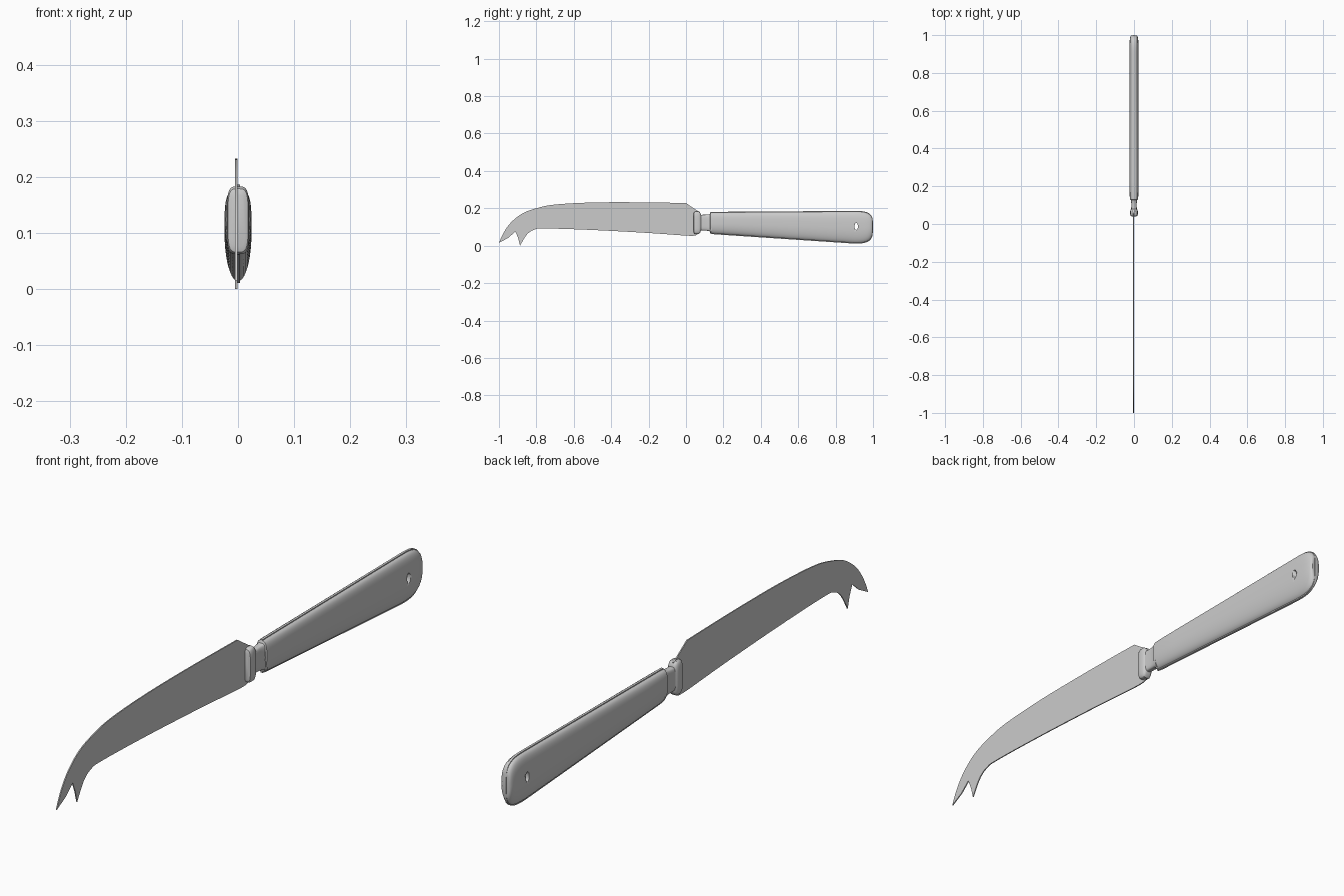
import bpy, bmesh, math
from mathutils import Matrix

cube = bpy.data.objects.get("Cube")
if cube:
    bpy.data.objects.remove(cube, do_unlink=True)

steel = bpy.data.materials.new("brushed grey steel")
steel.use_nodes = True
steel.diffuse_color = (0.6, 0.6, 0.6, 1)
steel.node_tree.nodes["Principled BSDF"].inputs["Base Color"].default_value = (0.6, 0.6, 0.6, 1)


def finish(name, bm, angle=35):
    bmesh.ops.recalc_face_normals(bm, faces=bm.faces)
    mesh = bpy.data.meshes.new(name)
    bm.to_mesh(mesh)
    bm.free()
    ob = bpy.data.objects.new(name, mesh)
    bpy.context.collection.objects.link(ob)
    mesh.materials.append(steel)
    bpy.ops.object.select_all(action="DESELECT")
    ob.select_set(True)
    bpy.context.view_layer.objects.active = ob
    bpy.ops.object.shade_smooth_by_angle(angle=math.radians(angle))
    return ob


def smooth(points, steps=5):
    """Catmull-Rom curve through the points."""
    out = []
    p = [points[0]] + points + [points[-1]]
    for a, b, c, d in zip(p, p[1:], p[2:], p[3:]):
        for i in range(steps):
            t = i / steps
            out.append(tuple(0.5 * (2 * q + (r - o) * t + (2 * o - 5 * q + 4 * r - s) * t * t
                                    + (3 * q - o - 3 * r + s) * t ** 3)
                             for o, q, r, s in zip(a, b, c, d)))
    return out + [points[-1]]


def plate(name, outline, x0, x1):
    """Flat plate from a side outline of (y, z) points."""
    bm = bmesh.new()
    face = bm.faces.new([bm.verts.new((x0, y, z)) for y, z in outline])
    ext = bmesh.ops.extrude_face_region(bm, geom=[face])
    bmesh.ops.translate(bm, vec=(x1 - x0, 0, 0),
                        verts=[v for v in ext["geom"] if isinstance(v, bmesh.types.BMVert)])
    return finish(name, bm)


def loft(name, sections, upper=3, lower=2, sides=40):
    """Skin rounded sections (y, bottom, top, half width)."""
    bm = bmesh.new()
    rings = []
    for y, bot, top, w in sections:
        ring = []
        for i in range(sides):
            a = 2 * math.pi * i / sides
            c, s = math.cos(a), math.sin(a)
            n = 2 / (upper if s > 0 else lower)
            ring.append(bm.verts.new((w * math.copysign(abs(c) ** n, c), y,
                                      (bot + top) / 2 + (top - bot) / 2 * math.copysign(abs(s) ** n, s))))
        rings.append(ring)
    for a, b in zip(rings, rings[1:]):
        for i in range(sides):
            j = (i + 1) % sides
            bm.faces.new((a[i], a[j], b[j], b[i]))
    bm.faces.new(rings[0])
    bm.faces.new(rings[-1])
    return finish(name, bm)


# Blade: curved back, straight heel, forked tip
back = smooth([(-1, .015), (-.975, .07), (-.935, .125), (-.875, .172), (-.8, .2),
               (-.7, .22), (-.5, .231), (-.25, .232), (0, .228)])
heel = [(.06, .187), (.075, .18), (.075, .07)]
edge = smooth([(.06, .06), (.02, .053), (-.2, .068), (-.5, .084), (-.75, .092),
               (-.81, .086), (-.85, .06), (-.885, .004)])
fork = [(-.887, 0), (-.897, .04), (-.912, .076), (-.95, .042)]
plate("blade", back + heel + edge + fork, -.005, -.001)

# Bolster collar and the neck behind it
loft("bolster", [(.04, .075, .17, .012), (.043, .066, .179, .018), (.05, .062, .183, .02),
                 (.068, .062, .183, .02), (.075, .068, .177, .018), (.08, .08, .167, .014)], 4, 4)
loft("neck", [(.075, .082, .165, .015), (.105, .081, .166, .014),
              (.125, .078, .168, .016), (.14, .07, .175, .02)], 4, 4)

# Handle: tapered body with a rounded butt
body = [(.127, .073, .172, .017), (.13, .067, .177, .021), (.15, .064, .178, .023)]
for i in range(1, 9):
    t = i / 8
    body.append((.15 + .75 * t, .064 - .05 * t, .178 + .005 * t, .024))
for i in range(1, 10):
    a = math.radians(i * 9.6)
    drop = 1 - math.cos(a)
    body.append((.9 + .098 * math.sin(a), .014 + .055 * drop ** 1.5,
                 .183 - .05 * drop ** 1.5, .024 - .011 * drop ** 2))
handle = loft("handle", body)

# Tang: thin rim showing around the handle outline
tang_edge = [(y, bot - .003) for y, bot, top, w in body[1:]]
tang_edge += [(1, .08), (1, .125)]
tang_edge += [(y, top + .003) for y, bot, top, w in reversed(body[1:])]
tang = plate("tang", tang_edge, -.004, .004)

# Hanging hole through the butt
bm = bmesh.new()
bmesh.ops.create_cone(bm, cap_ends=True, segments=20, radius1=.012, radius2=.012, depth=.2,
                      matrix=Matrix.Translation((0, .91, .103)) @ Matrix.Rotation(math.pi / 2, 4, "Y")
                      @ Matrix.Diagonal((1.5, .8, 1, 1)))
cutter = finish("hole_cutter", bm)
cutter.hide_render = True
cutter.hide_set(True)
for ob in (handle, tang):
    mod = ob.modifiers.new("hole", "BOOLEAN")
    mod.object = cutter
    mod.operation = "DIFFERENCE"
    mod.solver = "EXACT"
